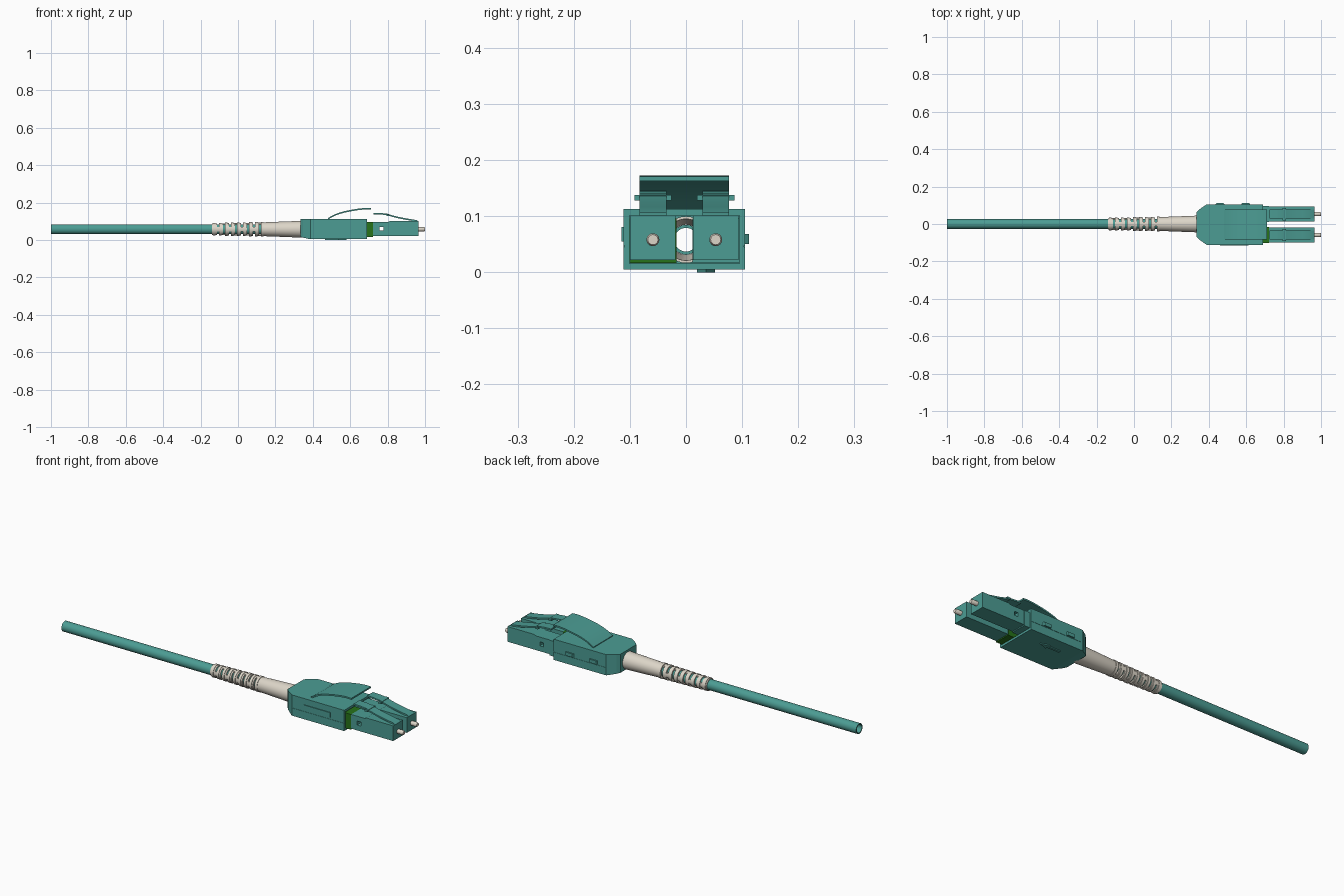
import bpy, bmesh, math
from mathutils import Vector

if "Cube" in bpy.data.objects:
    bpy.data.objects.remove(bpy.data.objects["Cube"])

CZ = 0.058    # height of the cable axis
CY = -0.003   # centre line of the connector housing


def material(name, rgb):
    m = bpy.data.materials.new(name)
    m.diffuse_color = (*rgb, 1)
    m.use_nodes = True
    m.node_tree.nodes["Principled BSDF"].inputs["Base Color"].default_value = m.diffuse_color
    return m


TEAL = material("teal plastic", (0.072, 0.335, 0.295))
CREAM = material("cream plastic", (0.72, 0.67, 0.58))
GREEN = material("green plastic", (0.02, 0.17, 0.01))


def finish(name, bm, mat, smooth=False):
    bmesh.ops.recalc_face_normals(bm, faces=bm.faces)
    me = bpy.data.meshes.new(name)
    bm.to_mesh(me)
    bm.free()
    ob = bpy.data.objects.new(name, me)
    bpy.context.collection.objects.link(ob)
    me.materials.append(mat)
    if smooth:
        select(ob)
        bpy.ops.object.shade_smooth_by_angle(angle=math.radians(30))
    return ob


def select(ob):
    bpy.ops.object.select_all(action='DESELECT')
    ob.select_set(True)
    bpy.context.view_layer.objects.active = ob


def prism(name, pts, lo, hi, axis, mat, smooth=False):
    """Extrude a polygon along y (points are x, z) or z (points are x, y)."""
    bm = bmesh.new()
    put = (lambda p: (p[0], lo, p[1])) if axis == 'y' else (lambda p: (p[0], p[1], lo))
    face = bm.faces.new([bm.verts.new(put(p)) for p in pts])
    new = bmesh.ops.extrude_face_region(bm, geom=[face])['geom']
    step = Vector((0, hi - lo, 0)) if axis == 'y' else Vector((0, 0, hi - lo))
    bmesh.ops.translate(bm, vec=step, verts=[v for v in new if isinstance(v, bmesh.types.BMVert)])
    return finish(name, bm, mat, smooth)


def box(name, x, y, z, mat):
    return prism(name, [(x[0], y[0]), (x[1], y[0]), (x[1], y[1]), (x[0], y[1])], z[0], z[1], 'z', mat)


def lathe(name, profile, mat, y=0.0, closed=True, n=32):
    """Turn (x, radius) points around the cable axis."""
    bm = bmesh.new()
    rings = []
    for x, r in profile:
        rings.append([bm.verts.new((x, y + r * math.cos(2 * math.pi * i / n),
                                    CZ + r * math.sin(2 * math.pi * i / n))) for i in range(n)])
    pairs = list(zip(rings, rings[1:]))
    if closed:
        pairs.append((rings[-1], rings[0]))
    else:
        bm.faces.new(rings[0])
        bm.faces.new(rings[-1])
    for a, b in pairs:
        for i in range(n):
            j = (i + 1) % n
            bm.faces.new((a[i], a[j], b[j], b[i]))
    return finish(name, bm, mat, True)


def strip(name, line, thick, y, mat):
    """Thin bent sheet following an (x, z) line."""
    pts = line + [(x, z - thick) for x, z in reversed(line)]
    return prism(name, pts, y[0], y[1], 'y', mat, True)


def cut(ob, cutter):
    cutter.hide_render = True
    mod = ob.modifiers.new("cut", 'BOOLEAN')
    mod.operation = 'DIFFERENCE'
    mod.solver = 'EXACT'
    mod.object = cutter
    select(ob)
    bpy.ops.object.modifier_apply(modifier=mod.name)
    bpy.data.objects.remove(cutter, do_unlink=True)


# hollow cable
lathe("cable", [(-1, 0.0265), (0.14, 0.0265), (0.14, 0.021), (-1, 0.021)], TEAL)

# strain relief boot with alternating slots
boot = lathe("boot", [(-0.14, 0.0305), (0.13, 0.036), (0.14, 0.037), (0.345, 0.045),
                      (0.345, 0.037), (0.145, 0.0268), (-0.14, 0.0268)], CREAM)
for i in range(8):
    x = -0.112 + 0.032 * i
    for s in (-1, 1):
        a, b = sorted((s * 0.011, s * 0.06))
        if i % 2:
            c = box("slot", (x, x + 0.012), (a, b), (0, 0.12), CREAM)
        else:
            c = box("slot", (x, x + 0.012), (-0.06, 0.06), (CZ + a, CZ + b), CREAM)
        cut(boot, c)

# raised rings between the slots
for i in range(9):
    x = -0.134 + 0.032 * i
    r = 0.031 + 0.0007 * i
    lathe("boot_ring", [(x, r - 0.003), (x, r + 0.0025), (x + 0.014, r + 0.0025),
                        (x + 0.014, r - 0.003)], CREAM)

# housing shell, open at the front, tapered at the rear
half = [(0.335, 0.066), (0.348, 0.08), (0.388, 0.108), (0.69, 0.108)]
outline = [(x, CY + w) for x, w in half] + [(x, CY - w) for x, w in reversed(half)]
housing = prism("housing", outline, 0.005, 0.113, 'z', TEAL)
cut(housing, box("cavity", (0.40, 0.75), (CY - 0.098, CY + 0.098), (0.016, 0.101), TEAL))
cut(housing, lathe("rear_hole", [(0.3, 0.041), (0.45, 0.041)], TEAL, closed=False))
# sloping lower rear edge
cut(housing, prism("rear_slope", [(0.32, 0.0), (0.385, 0.0), (0.385, 0.005), (0.335, 0.016), (0.32, 0.018)],
                   -0.2, 0.2, 'y', TEAL))
# seam between the shell halves
for s in (-1, 1):
    a, b = sorted((CY + s * 0.1065, CY + s * 0.13))
    cut(housing, box("seam", (0.395, 0.7), (a, b), (0.045, 0.0475), TEAL))

# side latches: a plate on one side, two hooks on the other
box("side_plate", (0.46, 0.612), (-0.115, -0.108), (0.055, 0.081), TEAL)
for x in (0.435, 0.572):
    prism("side_hook", [(x, 0.103), (x + 0.05, 0.103), (x + 0.044, 0.112), (x + 0.006, 0.112)],
          0.05, 0.068, 'z', TEAL)

# raised arrow underneath
prism("bottom_arrow", [(0.465, 0.03), (0.535, 0.03), (0.535, 0.02), (0.58, 0.036),
                       (0.535, 0.052), (0.535, 0.042), (0.465, 0.042)], 0.0, 0.006, 'z', TEAL)

# arched release lever
strip("release_lever", [(0.48, 0.117), (0.505, 0.132), (0.535, 0.145), (0.57, 0.155), (0.61, 0.163),
                        (0.65, 0.169), (0.685, 0.172), (0.712, 0.171)],
      0.008, (CY - 0.08, CY + 0.08), TEAL)

# two plug bodies with collar, latch arm and ferrule
for y, collar in ((-0.059, GREEN), (0.053, TEAL)):
    w = 0.0405
    box("plug_collar", (0.60, 0.722), (y - w - 0.001, y + w + 0.002), (0.0165, 0.096), collar)
    body = prism("plug_body", [(0.72, 0.022), (0.965, 0.022), (0.965, 0.101), (0.81, 0.101),
                               (0.80, 0.096), (0.72, 0.096)], y - w, y + w, 'y', TEAL)
    cut(body, box("window", (0.757, 0.778), (y - 0.1, y + 0.1), (0.05, 0.071), TEAL))
    # sloping latch arm and its thumb end
    strip("latch_arm", [(0.725, 0.146), (0.76, 0.145), (0.80, 0.141), (0.812, 0.136), (0.85, 0.126),
                        (0.90, 0.116), (0.955, 0.107), (0.965, 0.101)], 0.008,
          (y - 0.024, y + 0.024), TEAL)
    # cross lugs that catch in the socket
    box("latch_lug", (0.795, 0.812), (y - 0.033, y + 0.033), (0.128, 0.138), TEAL)
    lathe("ferrule", [(0.955, 0.0115), (0.995, 0.0115), (1.0, 0.009)], CREAM, y, False, 24)
